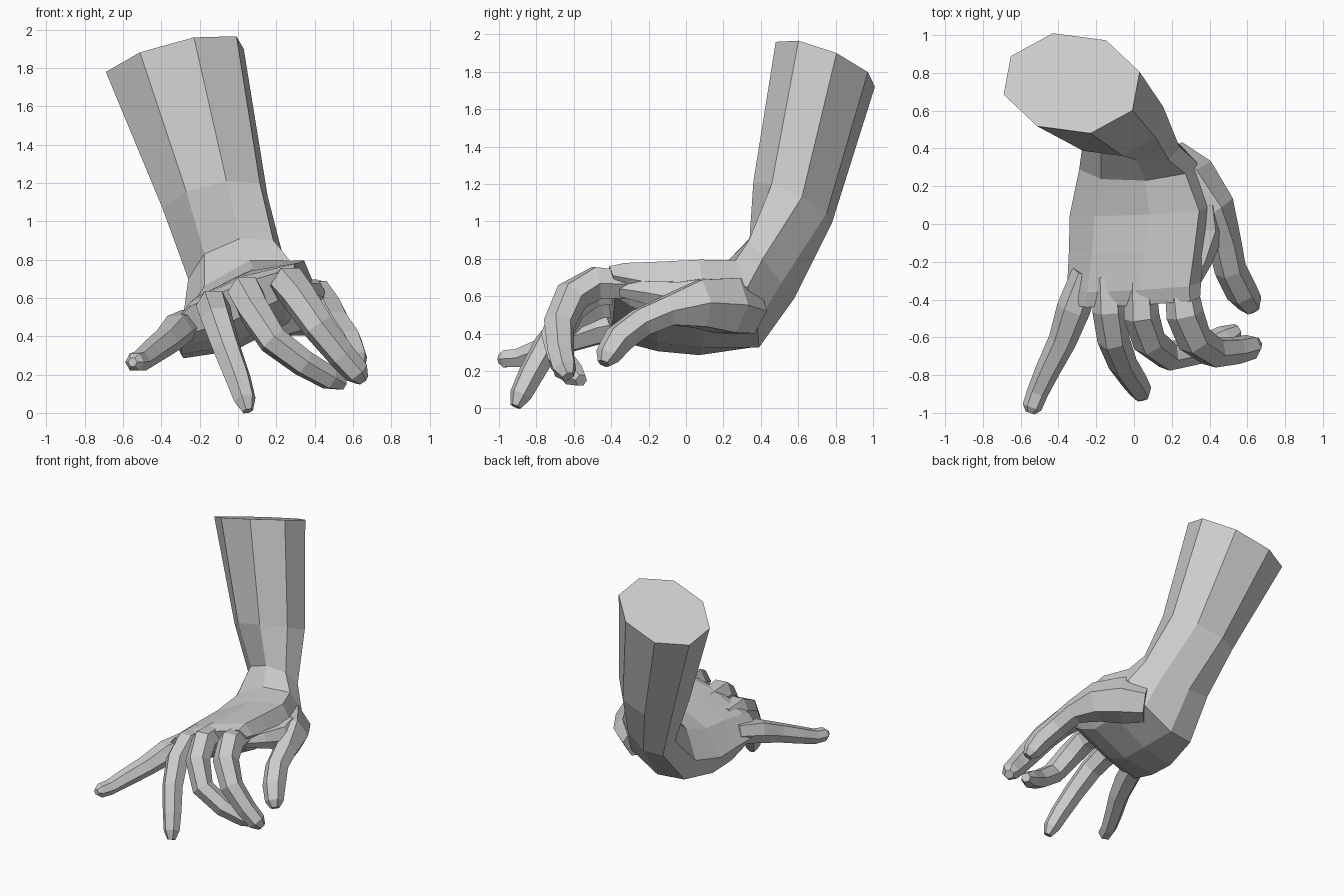
import bpy, bmesh
from math import cos, sin, pi
from mathutils import Vector as V


def loft(name, rings):
    """Skin a list of equal-sized rings and cap both ends, flat shaded."""
    bm = bmesh.new()
    loops = [[bm.verts.new(p) for p in r] for r in rings]
    n = len(loops[0])
    for a, b in zip(loops, loops[1:]):
        for i in range(n):
            j = (i + 1) % n
            bm.faces.new((a[i], a[j], b[j], b[i]))
    bm.faces.new(loops[0])
    bm.faces.new(loops[-1])
    bmesh.ops.recalc_face_normals(bm, faces=bm.faces)
    me = bpy.data.meshes.new(name)
    bm.to_mesh(me)
    bm.free()
    ob = bpy.data.objects.new(name, me)
    bpy.context.collection.objects.link(ob)
    return ob


def octagon(c, u, v, diag=0.72):
    """Eight-sided section: centre, half-width axis, half-depth axis."""
    c, u, v = V(c), V(u), V(v)
    corners = [(1, 0), (diag, diag), (0, 1), (-diag, diag),
               (-1, 0), (-diag, -diag), (0, -1), (diag, -diag)]
    return [c + u * a + v * b for a, b in corners]


def digit(name, path, sides=6):
    """Tapering finger tube along (x, y, z, radius) points."""
    pts = [V(p[:3]) for p in path]
    normal = V((0, 0, 1))
    rings = []
    for i, p in enumerate(pts):
        t = (pts[min(i + 1, len(pts) - 1)] - pts[max(i - 1, 0)]).normalized()
        normal = (normal - t * normal.dot(t)).normalized()
        side = t.cross(normal)
        r = path[i][3]
        rings.append([p + (side * cos(a) + normal * sin(a)) * r
                      for a in (2 * pi * k / sides for k in range(sides))])
    return loft(name, rings)


# Forearm, wrist and palm as one skin
loft("forearm_and_palm", [
    octagon((-.33, .745, 1.84), (.36, .06, .06), (.10, -.265, .12), .7),
    octagon((-.12, .57, 1.10), (.275, .05, .03), (.06, -.21, .11), .7),
    octagon((-.01, .46, .75), (.25, -.05, .05), (.02, -.12, .16)),
    octagon((.02, .31, .56), (.31, .02, .09), (.04, -.08, .235)),
    octagon((.03, .07, .54), (.37, .02, .125), (.05, -.02, .215), .75),
    octagon((.01, -.15, .545), (.355, .0, .12), (.05, .0, .195), .76),
    octagon((.0, -.33, .565), (.355, .02, .13), (.03, -.02, .15), .76),
    octagon((.0, -.41, .58), (.35, .02, .13), (.03, -.02, .10), .78),
])

# Fingers
digit("little_finger", [
    (-.25, -.26, .47, .08), (-.32, -.45, .43, .09), (-.38, -.62, .37, .075),
    (-.46, -.78, .31, .065), (-.51, -.89, .27, .057), (-.54, -.97, .265, .052),
    (-.55, -1.0, .265, .025)])
digit("ring_finger", [
    (-.14, -.28, .56, .08), (-.13, -.46, .56, .09), (-.11, -.61, .49, .085),
    (-.06, -.74, .34, .077), (.0, -.83, .18, .07), (.035, -.885, .07, .06),
    (.05, -.91, .01, .03)])
digit("middle_finger", [
    (.03, -.28, .63, .08), (.04, -.49, .63, .095), (.08, -.62, .54, .09),
    (.18, -.70, .38, .08), (.34, -.67, .26, .073), (.48, -.60, .18, .065),
    (.55, -.56, .15, .035)])
digit("index_finger", [
    (.24, -.26, .66, .08), (.27, -.48, .67, .10), (.32, -.61, .60, .095),
    (.42, -.68, .45, .085), (.54, -.67, .30, .075), (.62, -.65, .21, .068),
    (.65, -.63, .17, .035)])

# Thumb with its fleshy base and the web towards the index finger
digit("thumb", [
    (.16, .33, .52, .14), (.28, .22, .55, .17), (.40, .06, .56, .145),
    (.48, -.10, .52, .09), (.51, -.24, .46, .085), (.57, -.36, .37, .085),
    (.615, -.42, .28, .068), (.635, -.44, .24, .035)])
digit("thumb_web", [
    (.36, .10, .60, .11), (.38, -.04, .59, .10), (.34, -.20, .62, .07),
    (.28, -.34, .64, .05)])
